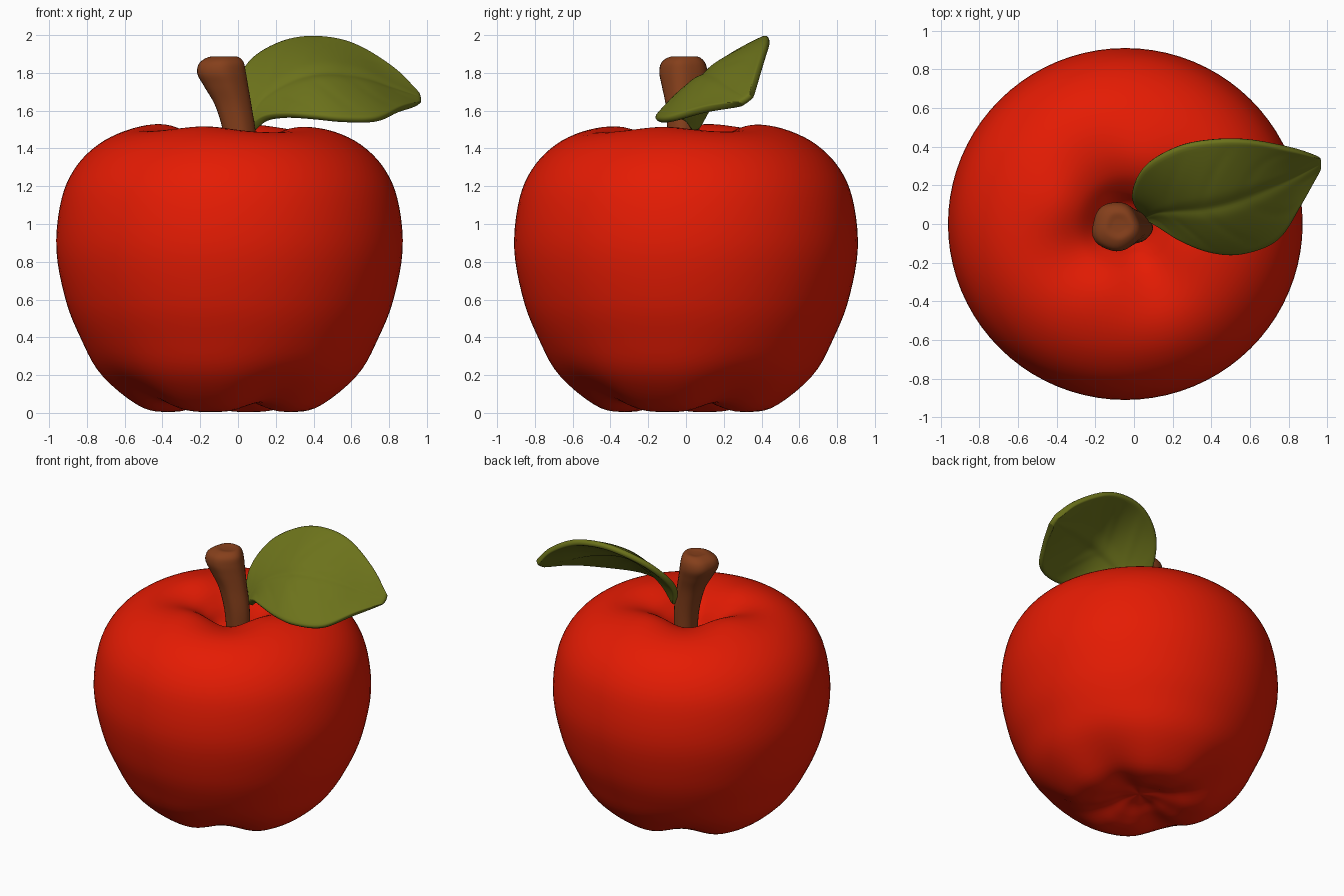
import bpy, bmesh, math
from mathutils import Vector

cube = bpy.data.objects.get("Cube")
if cube:
    bpy.data.objects.remove(cube, do_unlink=True)


def material(name, rgb):
    m = bpy.data.materials.new(name)
    m.use_nodes = True
    m.diffuse_color = (*rgb, 1)
    m.node_tree.nodes["Principled BSDF"].inputs["Base Color"].default_value = (*rgb, 1)
    return m


def spline(points, count):
    """Sample a smooth curve running through the points."""
    p = [Vector(q) for q in points]
    p = [2 * p[0] - p[1]] + p + [2 * p[-1] - p[-2]]
    out = []
    for i in range(count):
        u = i / (count - 1) * (len(p) - 3)
        k = min(int(u), len(p) - 4)
        t = u - k
        a, b, c, d = p[k:k + 4]
        out.append(0.5 * (2 * b + (c - a) * t + (2 * a - 5 * b + 4 * c - d) * t * t
                          + (3 * b - a - 3 * c + d) * t ** 3))
    return out


def loft(name, rows, mat, closed=True):
    """Skin rows of points; closed rows become rings with capped ends."""
    bm = bmesh.new()
    grid = [[bm.verts.new(p) for p in row] for row in rows]
    n = len(grid[0])
    for lo, hi in zip(grid, grid[1:]):
        for j in range(n if closed else n - 1):
            k = (j + 1) % n
            bm.faces.new((lo[j], lo[k], hi[k], hi[j]))
    if closed:
        for ring in (grid[0], grid[-1]):
            hub = bm.verts.new(sum((v.co for v in ring), Vector()) / n)
            for j in range(n):
                bm.faces.new((ring[j], ring[(j + 1) % n], hub))
    bmesh.ops.remove_doubles(bm, verts=bm.verts, dist=0.0005)
    bmesh.ops.recalc_face_normals(bm, faces=bm.faces)
    mesh = bpy.data.meshes.new(name)
    bm.to_mesh(mesh)
    bm.free()
    mesh.materials.append(mat)
    mesh.shade_smooth()
    obj = bpy.data.objects.new(name, mesh)
    bpy.context.scene.collection.objects.link(obj)
    return obj


red = material("apple red", (0.78, 0.011, 0.001))
brown = material("stem brown", (0.235, 0.05, 0.011))
green = material("leaf green", (0.15, 0.17, 0.011))

# Apple body: turned profile, with four twisted lobes below and on the rim
profile = [(0.03, 0.085), (0.12, 0.07), (0.22, 0.03), (0.33, 0.005), (0.48, 0.035),
           (0.68, 0.2), (0.79, 0.4), (0.868, 0.6), (0.917, 0.87), (0.89, 1.13),
           (0.815, 1.3), (0.69, 1.425), (0.53, 1.505), (0.38, 1.53), (0.26, 1.49),
           (0.17, 1.4), (0.11, 1.31), (0.04, 1.27)]
rings = []
for p in spline([(r, z, 0) for r, z in profile], 80):
    r, z = p.x, p.y
    low = max(0, 1 - z / 0.45) ** 2 * min(1, r / 0.3)
    rim = math.exp(-((r - 0.33) / 0.2) ** 2) if z > 1.2 else 0
    ring = []
    for j in range(80):
        a = math.tau * j / 80
        valley = 0.5 - 0.5 * math.cos(4 * (a + 0.3))
        rr = r * (1 - 0.08 * valley ** 2 * low)
        zz = z + 0.05 * valley ** 2 * low - rim * (0.04 * valley + 0.01 * (1 + math.cos(a + 0.87)))
        ring.append((rr * math.cos(a) - 0.045, 0.992 * rr * math.sin(a), zz))
    rings.append(ring)
loft("apple_body", rings, red)

# Stem: leaning tube that swells into a knobbly, rounded head
axis = spline([(0.02, -0.015, 1.22), (0.01, -0.015, 1.45), (-0.025, -0.015, 1.62),
               (-0.065, -0.015, 1.73), (-0.09, -0.015, 1.8), (-0.09, -0.015, 1.855),
               (-0.08, -0.01, 1.885), (-0.08, -0.01, 1.882)], 40)
width = spline([(w, 0, 0) for w in (0.075, 0.083, 0.093, 0.114, 0.127, 0.115, 0.075, 0.03)], 40)
rings = []
for i, (c, w) in enumerate(zip(axis, width)):
    ring = []
    for j in range(32):
        a = math.tau * j / 32
        r = w.x * (1 + 0.03 * math.cos(3 * a + 1) + 0.025 * math.cos(5 * a + i * 0.04))
        ring.append((c.x + r * math.cos(a), c.y + r * math.sin(a),
                     c.z + 0.08 * r * math.cos(a) * (1 - i / 39)))
    rings.append(ring)
loft("stem", rings, brown)

# Leaf: lofted between back edge, midrib and front edge
N, M = 41, 25
back = spline([(0.05, 0.05, 1.5), (-0.01, 0.155, 1.68), (0.055, 0.3, 1.85), (0.22, 0.4, 1.955),
               (0.4, 0.437, 1.985), (0.6, 0.435, 1.95), (0.82, 0.39, 1.82), (0.96, 0.345, 1.67)], N)
mid = spline([(0.06, 0.04, 1.5), (0.12, 0.07, 1.63), (0.22, 0.08, 1.715), (0.36, 0.09, 1.78),
              (0.5, 0.12, 1.795), (0.66, 0.18, 1.77), (0.82, 0.25, 1.71), (0.965, 0.325, 1.655)], N)
front = spline([(0.07, 0.03, 1.5), (0.14, -0.015, 1.555), (0.25, -0.085, 1.57), (0.4, -0.142, 1.56),
                (0.56, -0.15, 1.545), (0.74, -0.08, 1.55), (0.86, 0.1, 1.605), (0.96, 0.3, 1.635)], N)
rows = []
for i, (b, m, f) in enumerate(zip(back, mid, front)):
    u = i / (N - 1)
    swell = math.sin(math.pi * u)
    row = []
    for j in range(M):
        s = 2 * j / (M - 1) - 1
        p = m + (b - f) * s / 2 + ((b + f) / 2 - m) * s * s
        # shallow midrib groove and slanted side veins
        groove = math.exp(-(s / 0.09) ** 2)
        vein = max(0, math.cos(math.tau * (5 * u - 1.3 * abs(s)))) ** 8 * abs(s) * (1 - abs(s))
        p.z -= swell * (0.018 * groove + 0.022 * vein)
        row.append(p)
    rows.append(row)
leaf = loft("leaf", rows, green, closed=False)
solid = leaf.modifiers.new("thickness", "SOLIDIFY")
solid.thickness = 0.042
solid.offset = 0
smooth = leaf.modifiers.new("rounded rim", "SUBSURF")
smooth.levels = smooth.render_levels = 1
